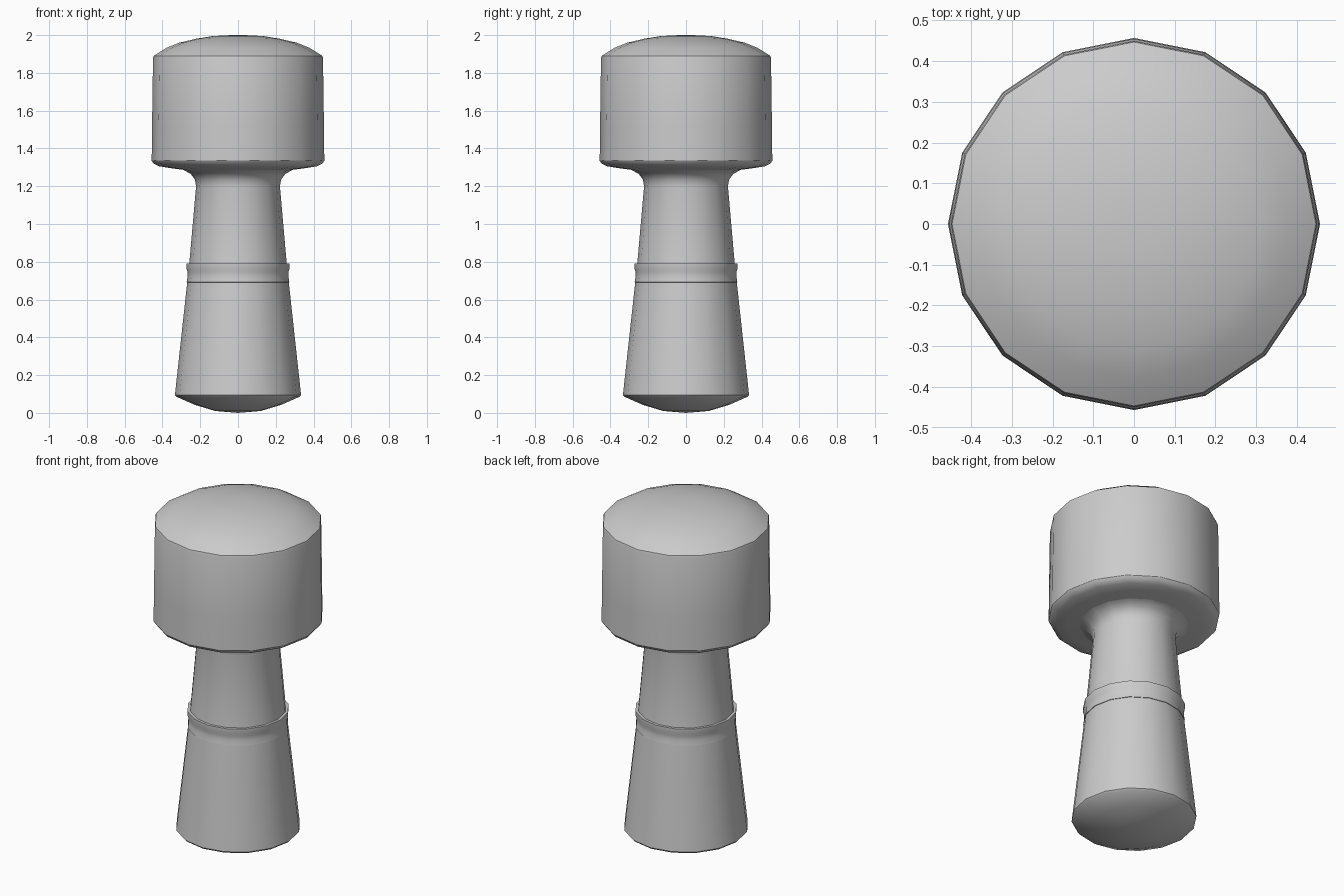
import bpy
import math

SIDES = 16

cube = bpy.data.objects.get("Cube")
if cube:
    bpy.data.objects.remove(cube)

# Single plain grey finish
grey = bpy.data.materials.new("plain grey")
grey.use_nodes = True
colour = (0.6, 0.6, 0.6, 1)
grey.diffuse_color = colour
grey.node_tree.nodes["Principled BSDF"].inputs["Base Color"].default_value = colour


def lathe(name, profile):
    """Turn (radius, height) points, listed bottom to top, around z."""
    verts, faces, rings = [], [], []
    for r, z in profile:
        start, count = len(verts), SIDES if r > 0 else 1
        for i in range(count):
            a = math.tau * i / SIDES
            verts.append((r * math.cos(a), r * math.sin(a), z))
        rings.append([start + i % count for i in range(SIDES)])
    for low, high in zip(rings, rings[1:]):
        for i in range(SIDES):
            j = (i + 1) % SIDES
            quad = (low[i], low[j], high[j], high[i])
            faces.append(tuple(dict.fromkeys(quad)))
    mesh = bpy.data.meshes.new(name)
    mesh.from_pydata(verts, [], faces)
    mesh.materials.append(grey)
    obj = bpy.data.objects.new(name, mesh)
    bpy.context.collection.objects.link(obj)
    bpy.ops.object.select_all(action="DESELECT")
    obj.select_set(True)
    bpy.context.view_layer.objects.active = obj
    bpy.ops.object.shade_smooth_by_angle(angle=math.radians(32))
    return obj


# Tapered handle with a shallow rounded butt and a flared neck
lathe("handle", [
    (0, 0), (0.12, 0.01), (0.23, 0.043), (0.325, 0.085), (0.334, 0.095),
    (0.268, 0.7), (0.258, 0.79), (0.222, 1.2), (0.228, 1.235),
    (0.25, 1.265), (0.29, 1.287), (0.33, 1.293)])

# Raised collar around the handle
lathe("collar", [
    (0.262, 0.69), (0.272, 0.692), (0.267, 0.72), (0.267, 0.745),
    (0.273, 0.765), (0.273, 0.79), (0.25, 0.79)])

# Broad drum head with a domed top
lathe("head", [
    (0.29, 1.287), (0.36, 1.296), (0.42, 1.306), (0.447, 1.32), (0.457, 1.335),
    (0.455, 1.52), (0.45, 1.88), (0.447, 1.89),
    (0.38, 1.932), (0.31, 1.96), (0.22, 1.981), (0.14, 1.994), (0.07, 1.999), (0, 2)])
